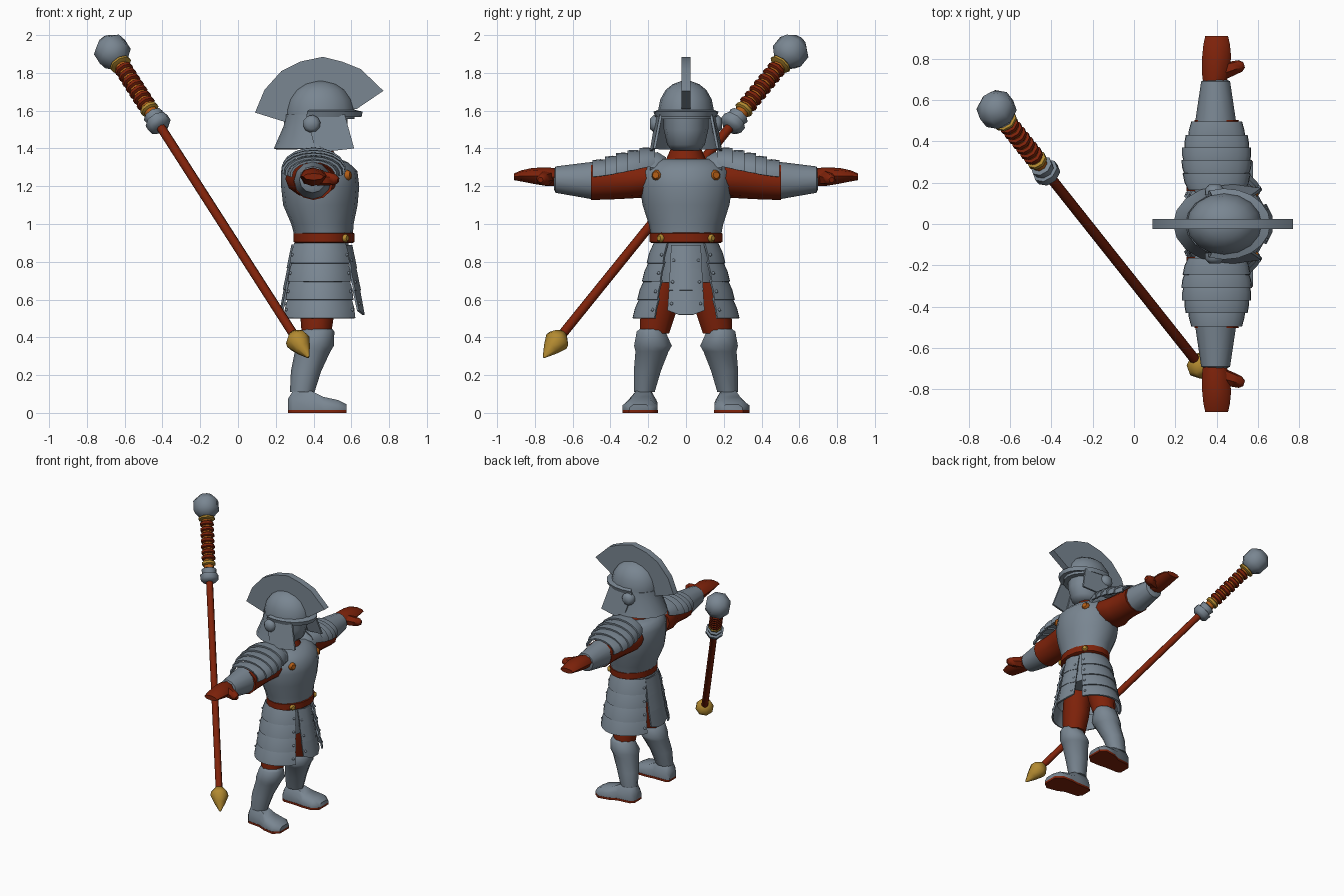
import bpy, bmesh, math
from mathutils import Vector

if "Cube" in bpy.data.objects:
    bpy.data.objects.remove(bpy.data.objects["Cube"])


def material(name, col):
    m = bpy.data.materials.new(name)
    m.diffuse_color = (*col, 1)
    m.use_nodes = True
    m.node_tree.nodes["Principled BSDF"].inputs["Base Color"].default_value = m.diffuse_color
    return m


STEEL = material("steel grey", (0.192, 0.238, 0.285))
RED = material("dark red", (0.21, 0.016, 0.003))
GOLD = material("gold", (0.45, 0.255, 0.03))
ORANGE = material("copper orange", (0.45, 0.11, 0.008))


def finish(name, bm, mat, angle=50, thick=0):
    bmesh.ops.recalc_face_normals(bm, faces=bm.faces[:])
    if thick:
        bmesh.ops.solidify(bm, geom=bm.faces[:], thickness=thick)
        bmesh.ops.recalc_face_normals(bm, faces=bm.faces[:])
    me = bpy.data.meshes.new(name)
    bm.to_mesh(me)
    bm.free()
    me.materials.append(mat)
    ob = bpy.data.objects.new(name, me)
    bpy.context.collection.objects.link(ob)
    bpy.ops.object.select_all(action='DESELECT')
    bpy.context.view_layer.objects.active = ob
    ob.select_set(True)
    bpy.ops.object.shade_smooth_by_angle(angle=math.radians(angle))
    return ob


def loft(name, rings, mat, closed=True, thick=0, angle=50):
    """Skin a list of point rings; closed rings get end caps."""
    bm = bmesh.new()
    vs = [[bm.verts.new(p) for p in r] for r in rings]
    n = len(vs[0])
    for a, b in zip(vs, vs[1:]):
        for i in range(n if closed else n - 1):
            j = (i + 1) % n
            bm.faces.new((a[i], a[j], b[j], b[i]))
    if closed:
        bm.faces.new(vs[0])
        bm.faces.new(vs[-1])
    return finish(name, bm, mat, angle, thick)


def arc(n, a0=0, a1=360):
    full = a1 - a0 == 360
    k = n if full else n + 1
    return [math.radians(a0 + (a1 - a0) * i / n) for i in range(k)]


def zring(z, x, y, rx, ry, n=12, a0=0, a1=360):
    return [(x + rx * math.cos(t), y + ry * math.sin(t), z) for t in arc(n, a0, a1)]


def yring(y, x, z, rx, rz, n=12, a0=0, a1=360):
    return [(x + rx * math.cos(t), y, z + rz * math.sin(t)) for t in arc(n, a0, a1)]


def prism(name, pts, offset, mat):
    a = [Vector(p) for p in pts]
    return loft(name, [a, [p + Vector(offset) for p in a]], mat, angle=30)


def disc(name, p, axis, r, h, mat, n=10):
    tube(name, Vector(p), Vector(axis), [(0, r), (h * .6, r), (h, r * .6)], mat, n)


def tube(name, origin, axis, prof, mat, n=8, angle=50):
    d = axis.normalized()
    u = d.orthogonal().normalized()
    v = d.cross(u)
    loft(name, [[origin + d * s + (u * math.cos(t) + v * math.sin(t)) * r
                 for t in arc(n)] for s, r in prof], mat, angle=angle)


rivets = []

# torso, neck, hips and head
loft("breastplate", [zring(z, x, 0, rx, ry, 16) for z, x, rx, ry in (
    (.92, .455, .152, .182), (1.0, .447, .165, .197), (1.1, .436, .197, .23),
    (1.2, .435, .207, .245), (1.28, .43, .202, .24), (1.325, .415, .17, .205),
    (1.345, .41, .13, .17))], STEEL)
loft("hips", [zring(z, .445, 0, rx, ry) for z, rx, ry in (
    (.69, .13, .17), (.80, .14, .165), (.92, .14, .16))], STEEL)
loft("neck", [zring(z, .42, 0, r, r) for z, r in ((1.32, .115), (1.355, .10), (1.40, .08))], RED)
loft("face_mask", [zring(z, .44, 0, rx, ry) for z, rx, ry in (
    (1.39, .08, .075), (1.42, .12, .10), (1.5, .14, .118), (1.6, .14, .118))], STEEL)

# belt
loft("belt", [zring(z, .455, 0, r, r + .031, 16) for z, r in (
    (.90, .152), (.905, .161), (.95, .161), (.955, .152))], RED)

# helmet
loft("helmet_dome", [zring(z, .437, 0, rx, ry, 16) for z, rx, ry in (
    (1.555, .18, .15), (1.60, .182, .148), (1.66, .165, .136),
    (1.71, .13, .108), (1.74, .085, .07), (1.757, .03, .025))], STEEL)
loft("helmet_brim", [zring(1.607, .44, 0, .165, .135, 12, -110, 110),
                     zring(1.595, .44, 0, .22, .172, 12, -110, 110)],
     STEEL, False, .03)
loft("neck_guard", [zring(1.58, .43, 0, .18, .148, 10, 75, 285),
                    zring(1.52, .425, 0, .183, .155, 10, 75, 285),
                    zring(1.40, .425, 0, .235, .185, 10, 75, 285)],
     STEEL, False, .015)
prism("crest", [(x, -.025, z) for x, z in (
    (.09, 1.59), (.14, 1.71), (.23, 1.81), (.33, 1.86), (.45, 1.885), (.55, 1.86),
    (.65, 1.82), (.77, 1.705), (.63, 1.61), (.45, 1.60), (.25, 1.54))], (0, .05, 0), STEEL)

# skirt panels at front and back, three plates each
for side, x0, x1 in (("front", .605, .665), ("back", .295, .235)):
    sgn = 1 if side == "front" else -1
    bow = .03 if sgn > 0 else .012
    for k in range(3):
        zt, zb = .89 - k * .115, .765 - k * .115
        xt = x0 + (x1 - x0) * k / 3
        xb = x0 + (x1 - x0) * (k + 1) / 3 + sgn * .006
        w = .078 + k * .006
        tip = .015 if k == 2 else 0
        loft(f"{side}_skirt_plate_{k+1}", [
            [(xt - sgn * bow, -w, zt), (xt, -w * .4, zt), (xt, w * .4, zt),
             (xt - sgn * bow, w, zt)],
            [(xb - sgn * bow, -w - .008, zb + tip / 2), (xb, -w * .4, zb - tip),
             (xb, w * .4, zb - tip), (xb - sgn * bow, w + .008, zb + tip / 2)]],
             STEEL, False, .012)
        for s in (1, -1):
            rivets.append(((xt + xb) / 2 - sgn * bow * .6, s * (w - .014), (zt + zb) / 2 - .02))

for s, side in ((1, "left"), (-1, "right")):
    # side skirt bands
    for k in range(4):
        zt, zb = .90 - k * .097, .90 - (k + 1) * .097 - .01
        ft, fb = k / 4, (k + 1) / 4
        a0, a1 = (36, 152) if s > 0 else (208, 324)
        rings = [zring(z, .44, 0, .165 + .05 * f + e, .175 + .10 * f + e, 10, a0, a1)
                 for z, f, e in ((zt, ft, -.004), ((zt + zb) / 2, (ft + fb) / 2, .008),
                                 (zb, fb, .009))]
        loft(f"{side}_skirt_band_{k+1}", rings, STEEL, False, .012)
        b0, b1 = a0 + 5, a1 - 5
        row = zring((zt + zb) / 2 - .01, .44, 0, .180 + .05 * ft, .195 + .10 * ft, 10, b0, b1)
        rivets += [row[0], row[-1]]

    # cheek plate and ear boss
    prism(f"{side}_cheek_plate", [(.36, s * .145, 1.58), (.565, s * .125, 1.58),
          (.615, s * .16, 1.40), (.48, s * .178, 1.385), (.40, s * .17, 1.43)],
          (0, s * .014, 0), STEEL)
    disc(f"{side}_ear_boss", (.39, s * .14, 1.53), (0, s, 0), .047, .05, STEEL)

    # shoulder strap, chest rosette and belt stud
    loft(f"{side}_shoulder_strap", [yring(s * y, .42, 1.30, rx, rz, 10) for y, rx, rz in (
        (.105, .10, .055), (.15, .13, .085), (.19, .13, .075))], STEEL)
    disc(f"{side}_rosette", (.555, s * .144, 1.255), (1, s * .4, .1), .03, .045, ORANGE)
    disc(f"{side}_belt_stud", (.557, s * .125, .925), (1, s * .8, 0), .022, .03, GOLD, 8)

    # arm, bracer, hand
    loft(f"{side}_upper_arm", [yring(s * y, x, z, rx, rz) for y, x, z, rx, rz in (
        (.16, .39, 1.25, .135, .09), (.22, .39, 1.24, .14, .10), (.30, .395, 1.235, .115, .10),
        (.40, .40, 1.23, .10, .10), (.503, .40, 1.225, .107, .098))], RED)
    loft(f"{side}_bracer", [yring(s * y, .395, z, r, r) for y, z, r in (
        (.485, 1.23, .085), (.495, 1.23, .099), (.69, 1.235, .07), (.70, 1.235, .05))], STEEL)
    loft(f"{side}_hand", [yring(s * y, x, z, r, rz, 8) for y, x, z, r, rz in (
        (.68, .39, 1.247, .055, .046), (.73, .395, 1.25, .066, .05),
        (.81, .40, 1.255, .07, .042), (.87, .40, 1.255, .064, .03),
        (.91, .40, 1.25, .055, .018))], RED)
    tube(f"{side}_thumb", Vector((.42, s * .735, 1.245)), Vector((1, s * .32, -.1)),
         [(0, .042), (.06, .036), (.10, .03), (.118, .015)], RED, 6)

    # shoulder bands
    prof = [(.165, 1.32, .145, .085), (.235, 1.303, .16, .09), (.30, 1.29, .166, .09),
            (.36, 1.278, .162, .087), (.42, 1.266, .145, .08), (.485, 1.258, .118, .07)]
    for k, ((y0, z0, rx0, rz0), (y1, z1, rx1, rz1)) in enumerate(zip(prof, prof[1:])):
        loft(f"{side}_shoulder_band_{k+1}", [
            yring(s * y0, .40, z0, rx0 - .006, rz0 - .006, 10, -6, 186),
            yring(s * (y0 + y1) / 2, .40, (z0 + z1) / 2, (rx0 + rx1) / 2 + .004,
                  (rz0 + rz1) / 2 + .006, 10, -6, 186),
            yring(s * (y1 + .01), .40, z1, rx1 + .006, rz1 + .01, 10, -6, 186)],
            STEEL, False, .012)

    # leg
    loft(f"{side}_thigh", [zring(z, x, s * y, rx, ry, 10) for z, x, y, rx, ry in (
        (.72, .43, .105, .10, .085), (.64, .425, .125, .10, .095),
        (.54, .42, .145, .092, .10), (.42, .415, .168, .078, .082))], RED)
    loft(f"{side}_greave", [zring(z, x, s * y, rx, ry, 10) for z, x, y, rx, ry in (
        (.445, .425, .185, .075, .062), (.43, .42, .185, .09, .08),
        (.355, .405, .175, .103, .105), (.325, .395, .18, .094, .092),
        (.22, .36, .205, .08, .075), (.11, .34, .22, .065, .057))], STEEL)

    # boot and sole, profile along the foot: x, centre y, half width, height
    foot = ((.265, .215, .04, .075), (.29, .22, .062, .115), (.39, .225, .068, .115),
            (.45, .235, .085, .085), (.53, .243, .092, .068), (.575, .245, .055, .045))
    loft(f"{side}_boot", [[(x, s * y - w, .015), (x, s * y + w, .015),
                           (x, s * y + w, h * .6), (x, s * y + w * .6, h),
                           (x, s * y - w * .6, h), (x, s * y - w, h * .6)]
                          for x, y, w, h in foot], STEEL)
    loft(f"{side}_sole", [[(x, s * y - w - .002, 0), (x, s * y + w + .002, 0),
                           (x, s * y + w + .002, .016), (x, s * y - w - .002, .016)]
                          for x, y, w, h in foot], RED)

# rivets on the skirt
bm = bmesh.new()
for p in rivets:
    g = bmesh.ops.create_icosphere(bm, subdivisions=1, radius=.01)
    bmesh.ops.translate(bm, verts=g["verts"], vec=p)
finish("skirt_rivets", bm, STEEL)

# mace leaning diagonally: distances measured along its axis
P, D = Vector((.33, -.70, .36)), Vector((-1.0, 1.26, 1.56))
tube("mace_spike", P, D, [(-.095, .006), (-.03, .042), (.025, .066), (.05, .06),
                          (.085, .028)], GOLD)
tube("mace_shaft", P, D, [(.05, .025), (1.68, .025)], RED)
tube("mace_collar", P, D, [(1.65, .045), (1.67, .066), (1.705, .066), (1.71, .05),
                           (1.745, .056), (1.755, .035)], STEEL)
tube("mace_grip", P, D, [(1.74, .037), (2.16, .037)], ORANGE)
for i in range(8):
    s0 = 1.775 + i * .043
    tube(f"grip_wrap_{i+1}", P, D, [(s0, .038), (s0 + .008, .05), (s0 + .025, .05),
                                    (s0 + .033, .038)], GOLD if i == 0 else RED)
tube("mace_flange", P, D, [(2.12, .042), (2.128, .06), (2.14, .06), (2.15, .042)], GOLD)
tube("mace_knob", P, D, [(2.145, .048), (2.195, .092), (2.265, .092), (2.312, .045)],
     STEEL, angle=65)
